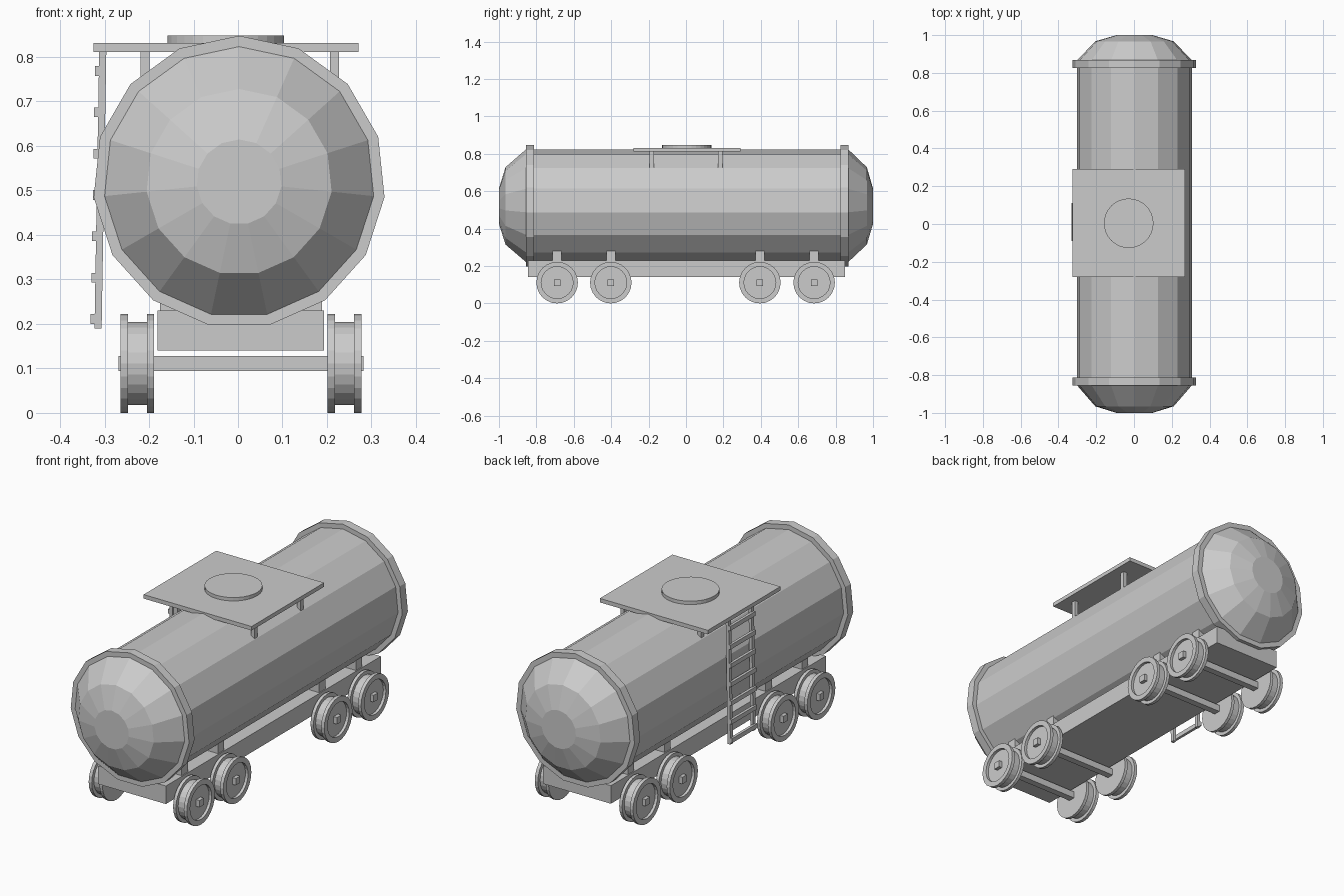
import bpy, bmesh, math
from mathutils import Vector

if "Cube" in bpy.data.objects:
    bpy.data.objects.remove(bpy.data.objects["Cube"])


def finish(bm, name):
    bmesh.ops.recalc_face_normals(bm, faces=bm.faces)
    mesh = bpy.data.meshes.new(name)
    bm.to_mesh(mesh)
    bm.free()
    obj = bpy.data.objects.new(name, mesh)
    bpy.context.collection.objects.link(obj)
    return obj


def box(name, x, y, z):
    """Box from (min, max) pairs."""
    bm = bmesh.new()
    bmesh.ops.create_cube(bm, size=1)
    for v in bm.verts:
        v.co = Vector([(a + b) / 2 + c * (b - a) for c, (a, b) in zip(v.co, (x, y, z))])
    return finish(bm, name)


def revolve(name, profile, center, axis, sides, closed=False):
    """Spin (radius, position) points around an axis; vertex 0 points up (z) or to +x."""
    bm = bmesh.new()
    rings = []
    for r, t in profile:
        ring = []
        for i in range(sides):
            a = 2 * math.pi * i / sides
            s, c = r * math.sin(a), r * math.cos(a)
            p = {'X': (t, s, c), 'Y': (s, t, c), 'Z': (c, s, t)}[axis]
            ring.append(bm.verts.new(Vector(p) + Vector(center)))
        rings.append(ring)
    pairs = list(zip(rings, rings[1:]))
    if closed:
        pairs.append((rings[-1], rings[0]))
    else:
        bm.faces.new(rings[0])
        bm.faces.new(rings[-1])
    for a, b in pairs:
        for i in range(sides):
            j = (i + 1) % sides
            bm.faces.new((a[i], a[j], b[j], b[i]))
    return finish(bm, name)


# Tank with faceted domed ends
TANK = (0.0025, 0, 0.519)
revolve("tank", [(0.0955, -1), (0.209, -0.965), (0.305, -0.855),
                 (0.305, 0.867), (0.209, 0.967), (0.0955, 1)], TANK, 'Y', 15)

# Rims around the tank ends
for name, y0, y1 in (("front_rim", -0.856, -0.813), ("back_rim", 0.825, 0.869)):
    revolve(name, [(0.300, y0), (0.3286, y0), (0.3286, y1), (0.300, y1)],
            TANK, 'Y', 15, closed=True)

# Top platform, its posts and the hatch
box("platform", (-0.325, 0.271), (-0.28, 0.292), (0.811, 0.831))
for x in (-0.209, 0.217):
    for y in (-0.182, 0.182):
        box("platform_post", (x - 0.01, x + 0.01), (y - 0.012, y + 0.012), (0.725, 0.815))
revolve("hatch", [(0.131, 0.825), (0.131, 0.848)], (-0.028, 0.004, 0), 'Z', 32)

# Ladder on the left side, leaning slightly outward at the foot
def ladder_x(z):
    return -0.3145 + (z - 0.19) / 0.62 * 0.0105

for y in (-0.08, 0.1):
    rail = box("ladder_rail", (-0.008, 0.008), (y - 0.01, y + 0.01), (0.19, 0.812))
    for v in rail.data.vertices:
        v.co.x += ladder_x(v.co.z)
for i in range(7):
    z = 0.211 + i * 0.0929
    x = ladder_x(z) - 0.009
    box("ladder_rung", (x - 0.008, x + 0.006), (-0.09, 0.11), (z - 0.011, z + 0.011))

# Underframe beam
MID = 0.0065
box("underframe", (MID - 0.187, MID + 0.187), (-0.845, 0.85), (0.14, 0.23))

# Bogies: saddle bracket, square axle and two flanged wheels per axle
wheel = [(0.111, 0.195), (0.111, 0.211), (0.0935, 0.211), (0.0935, 0.254),
         (0.111, 0.254), (0.111, 0.271), (0.085, 0.271), (0.085, 0.257)]
for y in (-0.689, -0.402, 0.395, 0.685):
    box("saddle_bracket", (MID - 0.182, MID + 0.182), (y - 0.024, y + 0.024), (0.2, 0.28))
    box("axle", (MID - 0.275, MID + 0.275), (y - 0.017, y + 0.017), (0.094, 0.128))
    for side in (-1, 1):
        revolve("wheel", [(r, side * t) for r, t in wheel], (MID, y, 0.111), 'X', 24)
